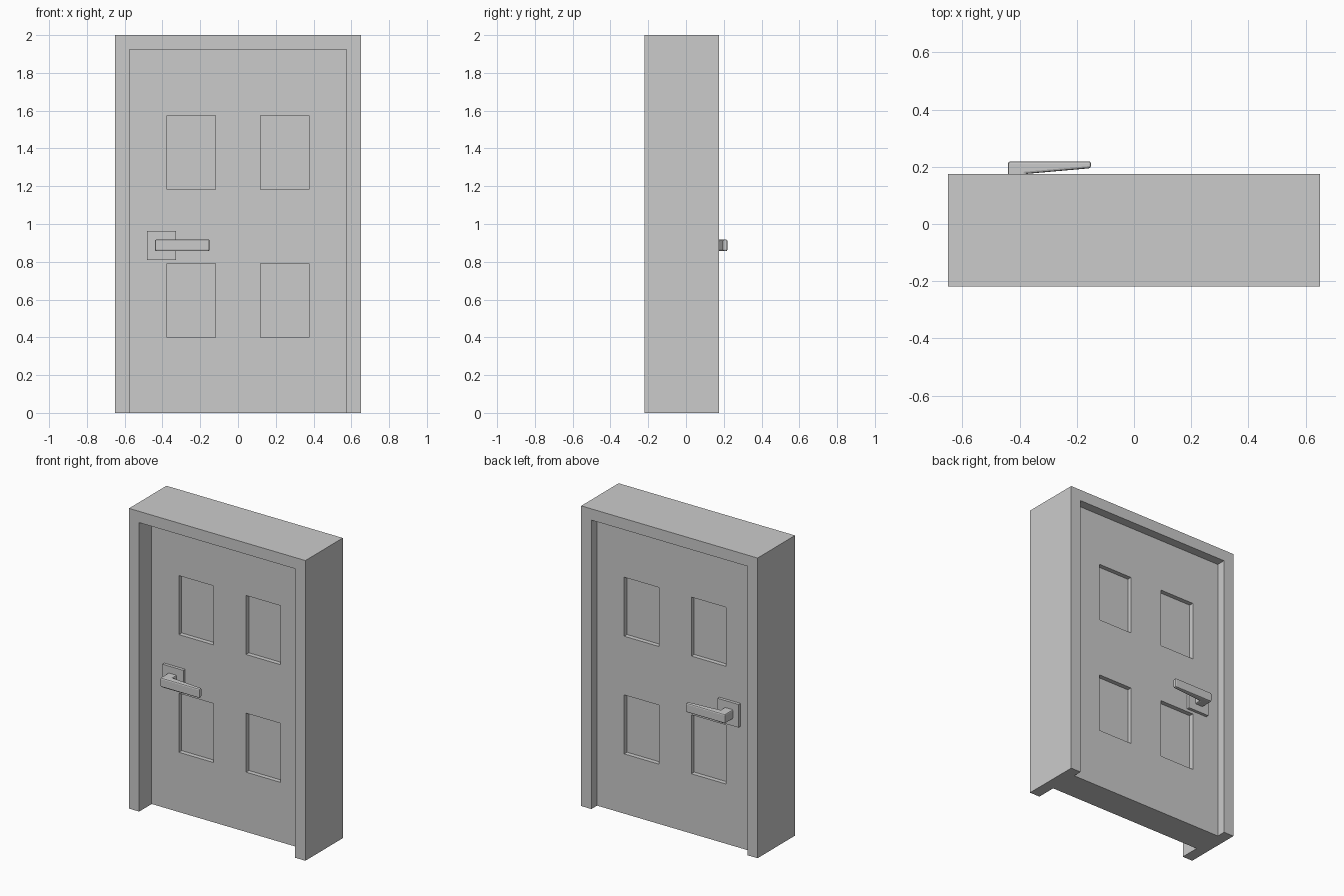
import bpy, bmesh
from mathutils import Vector

if "Cube" in bpy.data.objects:
    bpy.data.objects.remove(bpy.data.objects["Cube"])

FRONT, BACK = -0.219, 0.175          # frame faces
DOOR_F, DOOR_B = -0.087, 0.115       # door slab faces
HANDLE_Z = 0.887


def prism(name, points, extrude):
    """Closed outline of 3D points pushed along a vector."""
    bm = bmesh.new()
    face = bm.faces.new([bm.verts.new(p) for p in points])
    res = bmesh.ops.extrude_face_region(bm, geom=[face])
    verts = [g for g in res["geom"] if isinstance(g, bmesh.types.BMVert)]
    bmesh.ops.translate(bm, verts=verts, vec=Vector(extrude))
    bmesh.ops.recalc_face_normals(bm, faces=bm.faces)
    mesh = bpy.data.meshes.new(name)
    bm.to_mesh(mesh)
    bm.free()
    obj = bpy.data.objects.new(name, mesh)
    bpy.context.collection.objects.link(obj)
    return obj


def box(name, x0, x1, y0, y1, z0, z1):
    y0, y1 = sorted((y0, y1))
    return prism(name, [(x0, y0, z0), (x1, y0, z0), (x1, y0, z1), (x0, y0, z1)],
                 (0, y1 - y0, 0))


def bevel(obj, width, segments):
    mod = obj.modifiers.new("bevel", "BEVEL")
    mod.width, mod.segments = width, segments
    mod.limit_method = 'ANGLE'


# Frame: upside-down U outline, open at the floor
outline = [(-0.65, 0), (-0.65, 2), (0.65, 2), (0.65, 0),
           (0.575, 0), (0.575, 1.925), (-0.575, 1.925), (-0.575, 0)]
prism("door_frame", [(x, FRONT, z) for x, z in outline], (0, BACK - FRONT, 0))

# Door slab with four sunk panels on each side
door = box("door_slab", -0.575, 0.575, DOOR_F, DOOR_B, 0, 1.925)
cutters = []
for y in (DOOR_F, DOOR_B):
    for x in (-0.375, 0.12):
        for z in (0.398, 1.182):
            cut = box("panel_cutter", x, x + 0.255, y - 0.03, y + 0.03, z, z + 0.393)
            cut.hide_render = True
            mod = door.modifiers.new("panel", "BOOLEAN")
            mod.operation, mod.solver, mod.object = 'DIFFERENCE', 'EXACT', cut
            cutters.append(cut)
bpy.context.view_layer.objects.active = door
for mod in list(door.modifiers):
    bpy.ops.object.modifier_apply(modifier=mod.name)
for cut in cutters:
    bpy.data.objects.remove(cut)

# Handles: square plate and L-shaped tapering lever, one per side
lever_profile = [(-0.44, 0.01), (-0.44, 0.104), (-0.15, 0.104),
                 (-0.15, 0.08), (-0.378, 0.06), (-0.378, 0.01)]
for side, face, s in (("front", DOOR_F, -1), ("back", DOOR_B, 1)):
    box(side + "_handle_plate", -0.482, -0.328, face - s * 0.01, face + s * 0.02,
        HANDLE_Z - 0.077, HANDLE_Z + 0.077)
    lever = prism(side + "_handle_lever",
                  [(x, face + s * d, HANDLE_Z - 0.031) for x, d in lever_profile],
                  (0, 0, 0.062))
    bevel(lever, 0.008, 2)
